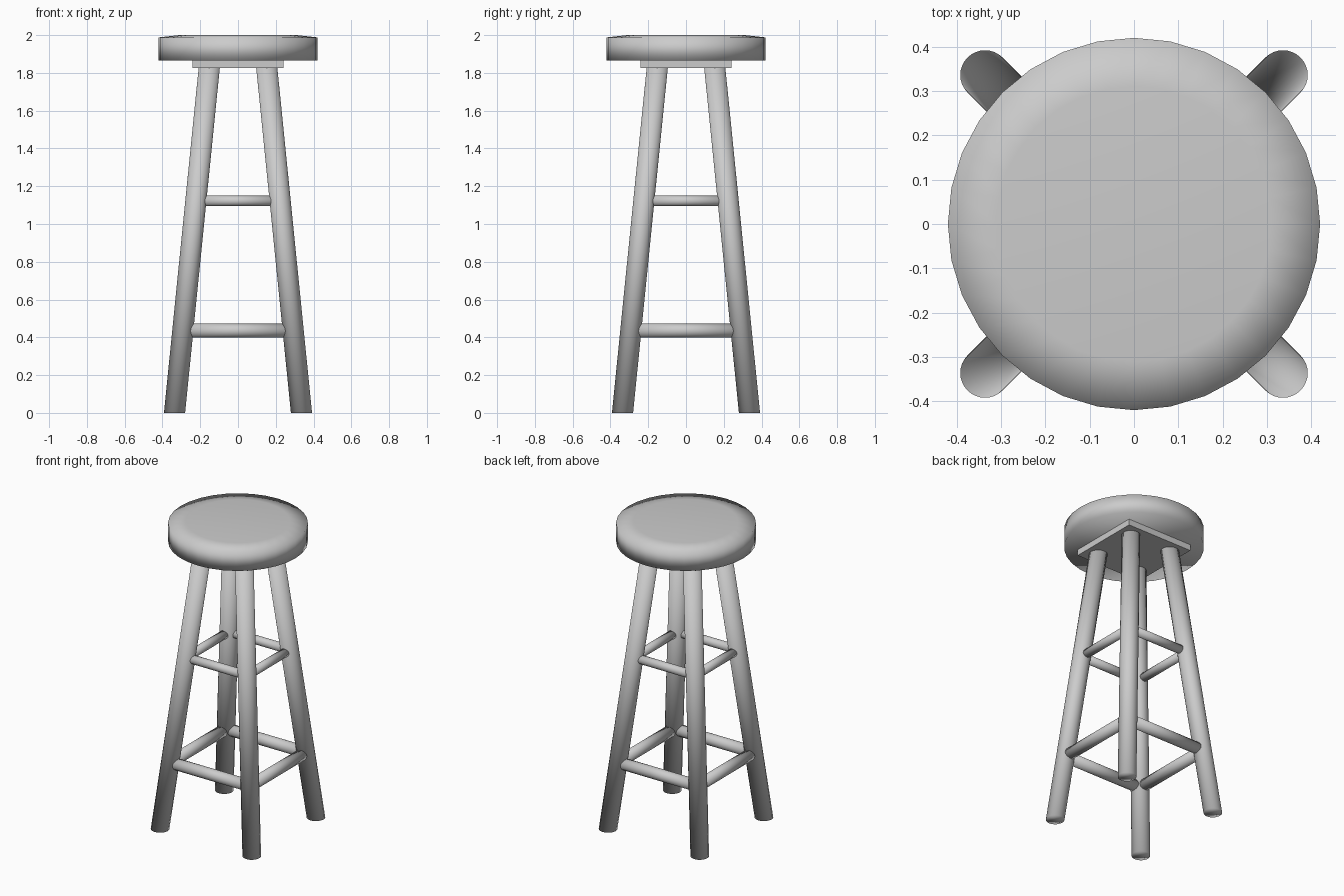
import bpy
import bmesh
from math import cos, sin, pi
from mathutils import Vector

if "Cube" in bpy.data.objects:
    bpy.data.objects.remove(bpy.data.objects["Cube"], do_unlink=True)

# One grey for the whole stool
grey = bpy.data.materials.new("plain grey")
grey.use_nodes = True
grey.diffuse_color = (0.6, 0.6, 0.6, 1)
grey.node_tree.nodes["Principled BSDF"].inputs["Base Color"].default_value = (0.6, 0.6, 0.6, 1)


def finish(name, bm, smooth=True):
    """Turn a bmesh into a named, coloured object."""
    bmesh.ops.recalc_face_normals(bm, faces=bm.faces)
    for face in bm.faces:
        face.smooth = smooth
    mesh = bpy.data.meshes.new(name)
    bm.to_mesh(mesh)
    bm.free()
    mesh.materials.append(grey)
    obj = bpy.data.objects.new(name, mesh)
    bpy.context.collection.objects.link(obj)
    return obj


def loft(name, rings, u, v, sides=32):
    """Skin circles, given as (centre, radius), lying in the plane of u and v."""
    bm = bmesh.new()
    loops = []
    for centre, radius in rings:
        angles = [2 * pi * i / sides for i in range(sides)]
        loops.append([bm.verts.new(Vector(centre) + radius * (cos(a) * u + sin(a) * v))
                      for a in angles])
    for low, high in zip(loops, loops[1:]):
        for i in range(sides):
            j = (i + 1) % sides
            bm.faces.new((low[i], low[j], high[j], high[i]))
    bm.faces.new(loops[0])
    bm.faces.new(loops[-1])
    return finish(name, bm)


X, Y, Z = Vector((1, 0, 0)), Vector((0, 1, 0)), Vector((0, 0, 1))

# Round seat with a softly domed rim
loft("seat", [((0, 0, 1.865), 0.42), ((0, 0, 1.988), 0.42), ((0, 0, 2.0), 0.31)], X, Y)

# Square mounting plate under the seat
bm = bmesh.new()
bmesh.ops.create_cube(bm, size=1)
bmesh.ops.scale(bm, vec=(0.48, 0.48, 0.045), verts=bm.verts)
bmesh.ops.translate(bm, vec=(0, 0, 1.8475), verts=bm.verts)
finish("seat_plate", bm, smooth=False)

# Splayed legs
FOOT, TOP, LEG_HEIGHT = 0.336, 0.152, 1.83


def leg_offset(z):
    return FOOT + (TOP - FOOT) * z / LEG_HEIGHT


for depth, sy in (("front", -1), ("back", 1)):
    for side, sx in (("left", 1), ("right", -1)):
        loft(f"{depth}_{side}_leg",
             [((sx * FOOT, sy * FOOT, 0), 0.056),
              ((sx * TOP, sy * TOP, LEG_HEIGHT), 0.056)], X, Y)

# Rungs run between the leg axes on all four sides
for level, z, radius in (("lower", 0.435, 0.037), ("upper", 1.122, 0.028)):
    d = leg_offset(z)
    for side, s in (("front", -1), ("back", 1)):
        loft(f"{level}_{side}_rung",
             [((-d, s * d, z), radius), ((d, s * d, z), radius)], Y, Z)
    for side, s in (("right", -1), ("left", 1)):
        loft(f"{level}_{side}_rung",
             [((s * d, -d, z), radius), ((s * d, d, z), radius)], X, Z)
